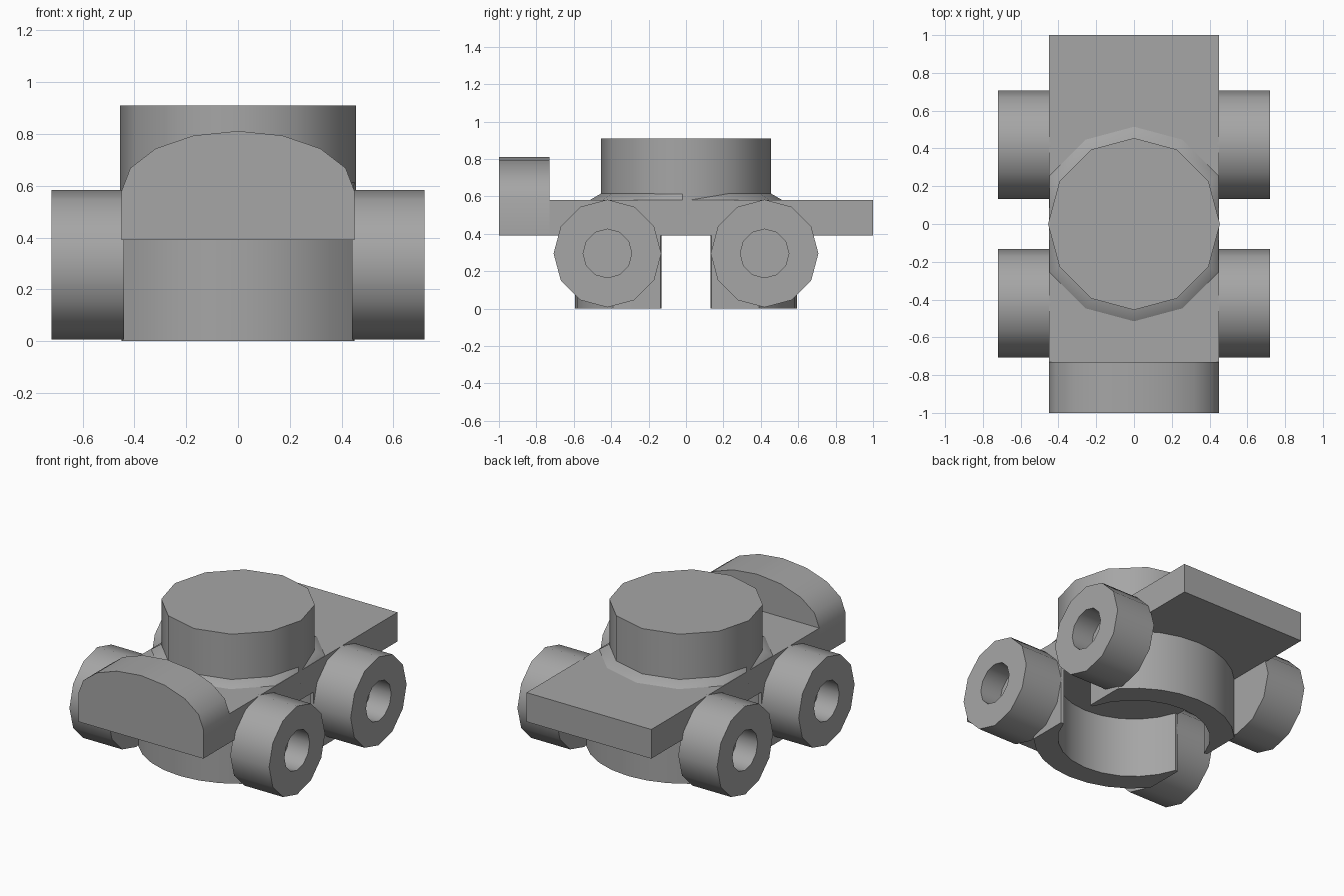
import bpy, bmesh
from math import sin, cos, radians

cube = bpy.data.objects.get("Cube")
if cube:
    bpy.data.objects.remove(cube, do_unlink=True)

GREY = (0.38, 0.38, 0.38, 1)
grey = bpy.data.materials.new("grey")
grey.use_nodes = True
grey.diffuse_color = GREY
grey.node_tree.nodes["Principled BSDF"].inputs["Base Color"].default_value = GREY

HALF = 0.45          # half width of the body
DECK_LOW, DECK_TOP = 0.39, 0.58


def loft(name, loops, smooth=True):
    """Skin matching loops of 3D points and cap both ends."""
    bm = bmesh.new()
    rings = [[bm.verts.new(p) for p in loop] for loop in loops]
    n = len(rings[0])
    for a, b in zip(rings, rings[1:]):
        for i in range(n):
            j = (i + 1) % n
            bm.faces.new((a[i], a[j], b[j], b[i]))
    bm.faces.new(rings[0])
    bm.faces.new(rings[-1])
    bmesh.ops.recalc_face_normals(bm, faces=bm.faces)
    mesh = bpy.data.meshes.new(name)
    bm.to_mesh(mesh)
    bm.free()
    mesh.materials.append(grey)
    obj = bpy.data.objects.new(name, mesh)
    bpy.context.collection.objects.link(obj)
    if smooth:
        bpy.ops.object.select_all(action='DESELECT')
        obj.select_set(True)
        bpy.context.view_layer.objects.active = obj
        bpy.ops.object.shade_smooth_by_angle(angle=radians(35))
    return obj


def arc(r, start, end, steps):
    angles = [radians(start + (end - start) * i / steps) for i in range(steps + 1)]
    return [(r * cos(a), r * sin(a)) for a in angles]


def circle(r, sides=12):
    return arc(r, 0, 360, sides)[:-1]


# Flat deck behind the front arch
deck = [(-HALF, -0.73), (HALF, -0.73), (HALF, 1), (-HALF, 1)]
loft("deck", [[(x, y, z) for x, y in deck] for z in (DECK_LOW, DECK_TOP)], False)

# Upright front arch
arch = [(-HALF, DECK_LOW), (HALF, DECK_LOW)]
arch += [(x, DECK_TOP + z * 0.515) for x, z in arc(HALF, 0, 180, 8)]
loft("front_arch", [[(x, y, z) for x, z in arch] for y in (-1, -0.73)])

# Round stud with a flared collar trimmed to the deck width
loft("stud", [[(x, y, z) for x, y in circle(0.455)] for z in (0.5, 0.91)])
loft("collar", [[(max(-HALF, min(HALF, x)), y, z) for x, y in circle(r)]
                for r, z in ((0.515, DECK_TOP - 0.01), (0.515, DECK_TOP), (0.455, 0.615))])

# Curved walls under the deck, front and back
wall = arc(0.593, 41, 139, 8) + [(-HALF, 0.37), (-HALF, 0.135)]
wall += arc(0.45, 163, 17, 10) + [(HALF, 0.135), (HALF, 0.37)]
for side, label in ((-1, "front"), (1, "back")):
    loft(label + "_wall", [[(x, y * side, z) for x, y in wall] for z in (0, 0.4)])

# Four wheels, each with a blind axle hole
wheel = ((0.288, HALF - 0.01), (0.288, 0.72), (0.13, 0.72), (0.13, 0.57))
for sx, side in ((-1, "right"), (1, "left")):
    for sy, end in ((-1, "front"), (1, "back")):
        loft(end + "_" + side + "_wheel",
             [[(sx * x, sy * 0.42 + y, 0.295 + z) for y, z in circle(r)] for r, x in wheel])
